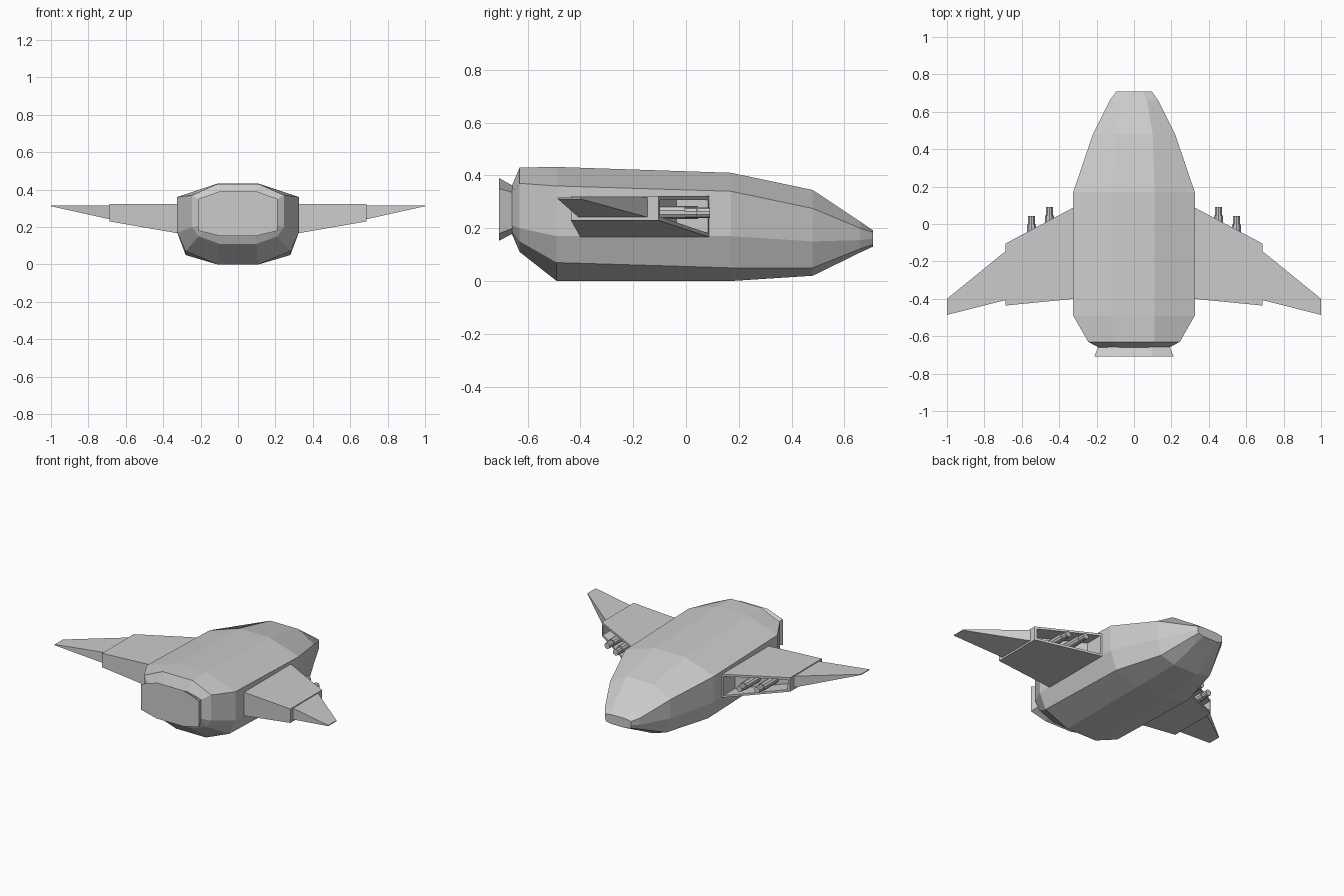
import bpy, bmesh
from mathutils import Vector

if "Cube" in bpy.data.objects:
    bpy.data.objects.remove(bpy.data.objects["Cube"])


def make_object(name, bm):
    bmesh.ops.recalc_face_normals(bm, faces=bm.faces)
    mesh = bpy.data.meshes.new(name)
    bm.to_mesh(mesh)
    bm.free()
    ob = bpy.data.objects.new(name, mesh)
    bpy.context.collection.objects.link(ob)
    return ob


def loft(name, stations):
    # each station: y, then (half width, z) pairs from top to bottom
    bm = bmesh.new()
    rings = []
    for y, half in stations:
        loop = half + [(-x, z) for x, z in reversed(half)]
        rings.append([bm.verts.new((x, y, z)) for x, z in loop])
    n = len(rings[0])
    for a, b in zip(rings, rings[1:]):
        for i in range(n):
            j = (i + 1) % n
            bm.faces.new((a[i], a[j], b[j], b[i]))
    bm.faces.new(rings[0])
    bm.faces.new(rings[-1])
    return make_object(name, bm)


def panel(name, side, root, tip, recess=False):
    # root / tip: x, front y, back y, bottom z, top z
    bm = bmesh.new()
    rings = []
    for x, yf, yb, zb, zt in (root, tip):
        rings.append([bm.verts.new((side * x, y, z)) for y, z in
                      ((yf, zb), (yf, zt), (yb, zt), (yb, zb))])
    a, b = rings
    sides = [bm.faces.new((a[i], a[(i + 1) % 4], b[(i + 1) % 4], b[i])) for i in range(4)]
    bm.faces.new(a)
    bm.faces.new(b)
    bmesh.ops.recalc_face_normals(bm, faces=bm.faces)
    if recess:
        front = sides[0]
        bmesh.ops.inset_region(bm, faces=[front], thickness=0.02)
        new = bmesh.ops.extrude_face_region(bm, geom=[front])["geom"]
        verts = [g for g in new if isinstance(g, bmesh.types.BMVert)]
        bmesh.ops.translate(bm, verts=verts, vec=(0, -0.12, 0))
        if front.is_valid:
            bmesh.ops.delete(bm, geom=[front], context='FACES_ONLY')
    return make_object(name, bm)


def rod(name, x, y0, y1, z, r):
    bpy.ops.mesh.primitive_cylinder_add(vertices=10, radius=r, depth=y1 - y0,
                                        location=(x, (y0 + y1) / 2, z),
                                        rotation=(1.570796, 0, 0))
    bpy.context.object.name = name


# Faceted hull
loft("hull", [
    (-0.66, [(0.08, 0.36), (0.19, 0.335), (0.19, 0.21), (0.16, 0.19), (0.08, 0.18)]),
    (-0.63, [(0.11, 0.43), (0.245, 0.37), (0.245, 0.20), (0.21, 0.15), (0.10, 0.11)]),
    (-0.49, [(0.11, 0.432), (0.325, 0.36), (0.325, 0.17), (0.28, 0.07), (0.11, 0.0)]),
    (0.17, [(0.11, 0.41), (0.325, 0.34), (0.325, 0.17), (0.28, 0.05), (0.11, 0.0)]),
    (0.48, [(0.10, 0.345), (0.22, 0.275), (0.22, 0.15), (0.19, 0.05), (0.09, 0.02)]),
    (0.66, [(0.07, 0.225), (0.13, 0.20), (0.13, 0.155), (0.11, 0.122), (0.06, 0.108)]),
    (0.708, [(0.05, 0.192), (0.095, 0.185), (0.095, 0.16), (0.09, 0.138), (0.05, 0.13)]),
])

# Flared engine nozzle
loft("engine_nozzle", [
    (-0.708, [(0.10, 0.39), (0.212, 0.35), (0.212, 0.18), (0.10, 0.153)]),
    (-0.655, [(0.09, 0.36), (0.19, 0.335), (0.19, 0.20), (0.09, 0.18)]),
])

for side, label in ((1, "right"), (-1, "left")):
    # Thick inner wing with gun bay, thin outer wing
    panel(f"{label}_inner_wing", side, (0.32, 0.09, -0.40, 0.166, 0.322),
          (0.688, -0.105, -0.436, 0.23, 0.322), recess=True)
    panel(f"{label}_outer_wing", side, (0.68, -0.14, -0.405, 0.24, 0.316),
          (1.0, -0.40, -0.486, 0.311, 0.316))
    # Guns: thick sleeve with slimmer muzzle
    for k, (x, tip) in enumerate(((0.452, 0.09), (0.548, 0.042))):
        rod(f"{label}_gun_sleeve_{k}", side * x, tip - 0.19, tip - 0.045, 0.26, 0.025)
        rod(f"{label}_gun_muzzle_{k}", side * x, tip - 0.06, tip, 0.258, 0.02)
